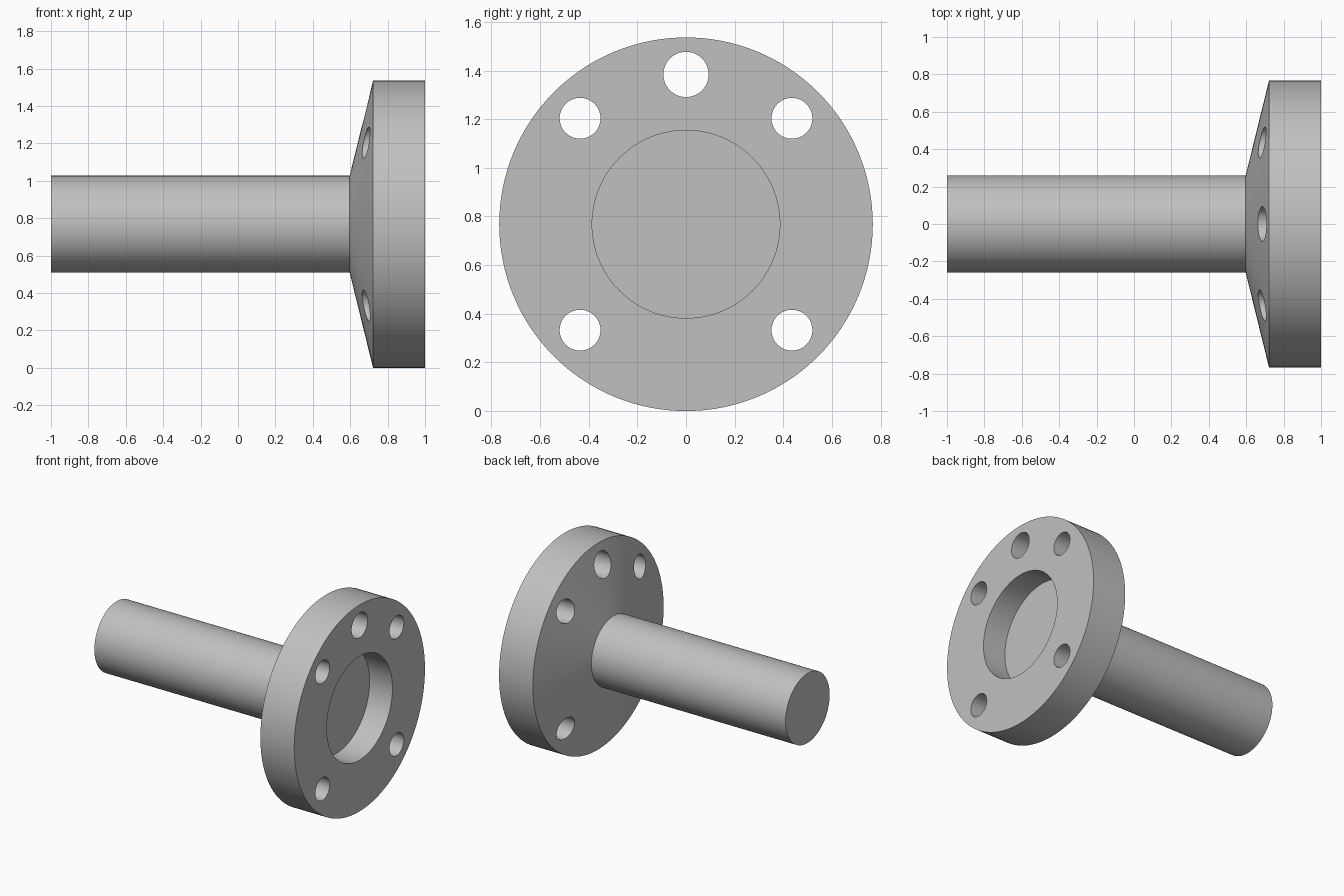
import bpy, bmesh, math
from mathutils import Matrix, Vector

if "Cube" in bpy.data.objects:
    bpy.data.objects.remove(bpy.data.objects["Cube"], do_unlink=True)

RADIUS = 0.768          # flange radius, also the height of the shaft axis
BOLT_CIRCLE = 0.616
AXIS = Vector((0, 0, RADIUS))

steel = bpy.data.materials.new("plain grey")
steel.use_nodes = True
GREY = (0.53, 0.53, 0.53, 1)
steel.diffuse_color = GREY
steel.node_tree.nodes["Principled BSDF"].inputs["Base Color"].default_value = GREY


def finish(bm, name):
    """Turn a bmesh into a linked object with the grey material."""
    bmesh.ops.recalc_face_normals(bm, faces=bm.faces)
    mesh = bpy.data.meshes.new(name)
    bm.to_mesh(mesh)
    bm.free()
    mesh.materials.append(steel)
    obj = bpy.data.objects.new(name, mesh)
    bpy.context.collection.objects.link(obj)
    return obj


def lathe(name, profile, steps=128):
    """Revolve (x, radius) points about the shaft axis."""
    bm = bmesh.new()
    verts = [bm.verts.new((x, 0, r + RADIUS)) for x, r in profile]
    edges = [bm.edges.new(pair) for pair in zip(verts, verts[1:])]
    bmesh.ops.spin(bm, geom=verts + edges, cent=AXIS, axis=(1, 0, 0),
                   angle=math.tau, steps=steps)
    bmesh.ops.remove_doubles(bm, verts=bm.verts, dist=1e-5)
    return finish(bm, name)


# Shaft, tapered hub, flange rim and round recess as one turned body
body = lathe("flanged_shaft", [
    (-1, 0), (-1, 0.259), (0.597, 0.259), (0.722, RADIUS),
    (1, RADIUS), (1, 0.386), (0.812, 0.386), (0.812, 0)])

# Bolt holes: four on the diagonals and a larger one at the top
bm = bmesh.new()
for degrees, radius in [(45, 0.084), (135, 0.084), (225, 0.084),
                        (315, 0.084), (90, 0.093)]:
    a = math.radians(degrees)
    centre = Vector((0.8, BOLT_CIRCLE * math.cos(a),
                     RADIUS + BOLT_CIRCLE * math.sin(a)))
    bmesh.ops.create_cone(
        bm, cap_ends=True, segments=48, radius1=radius, radius2=radius, depth=0.8,
        matrix=Matrix.Translation(centre) @ Matrix.Rotation(math.pi / 2, 4, "Y"))
cutter = finish(bm, "bolt_hole_cutter")

cut = body.modifiers.new("bolt_holes", "BOOLEAN")
cut.operation = "DIFFERENCE"
cut.solver = "EXACT"
cut.object = cutter
bpy.context.view_layer.objects.active = body
body.select_set(True)
bpy.ops.object.modifier_apply(modifier=cut.name)
bpy.data.objects.remove(cutter, do_unlink=True)

# Smooth round walls, crisp machined edges
bpy.ops.object.select_all(action="DESELECT")
body.select_set(True)
bpy.ops.object.shade_smooth_by_angle(angle=math.radians(12))
